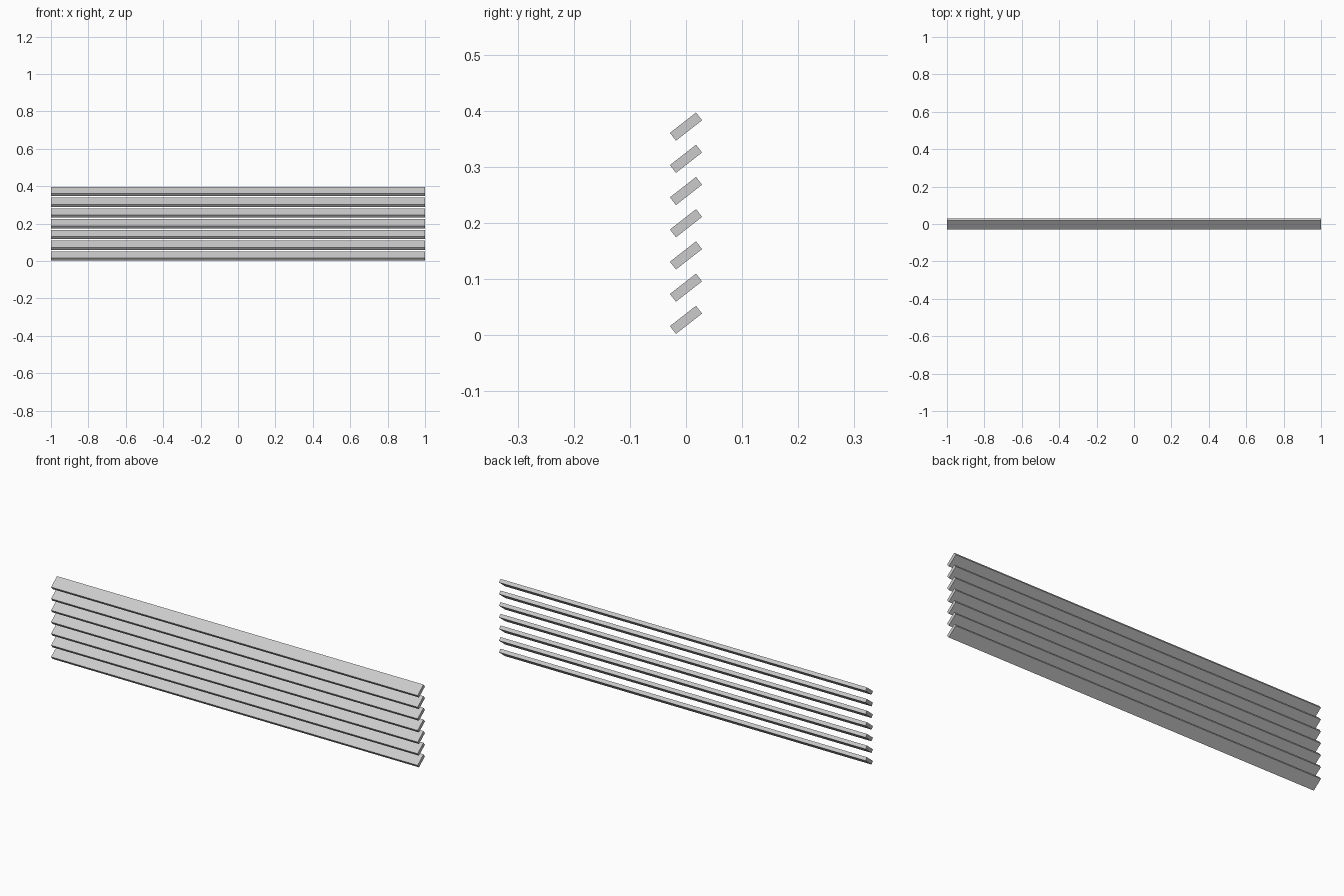
import bpy
from math import radians

if "Cube" in bpy.data.objects:
    bpy.data.objects.remove(bpy.data.objects["Cube"])

COUNT = 7
LENGTH, WIDTH, THICK = 2.0, 0.059, 0.0175
TILT = radians(38)
FIRST_Z, PITCH = 0.0272, 0.0574


def add_slat(index):
    bpy.ops.mesh.primitive_cube_add(size=1, location=(0, 0, FIRST_Z + index * PITCH),
                                    rotation=(TILT, 0, 0))
    slat = bpy.context.object
    slat.name = f"louvre_slat_{index + 1}"
    slat.scale = (LENGTH, WIDTH, THICK)
    bpy.ops.object.transform_apply(location=False, rotation=False, scale=True)


# stack of tilted slats, low edge to the front
for i in range(COUNT):
    add_slat(i)
